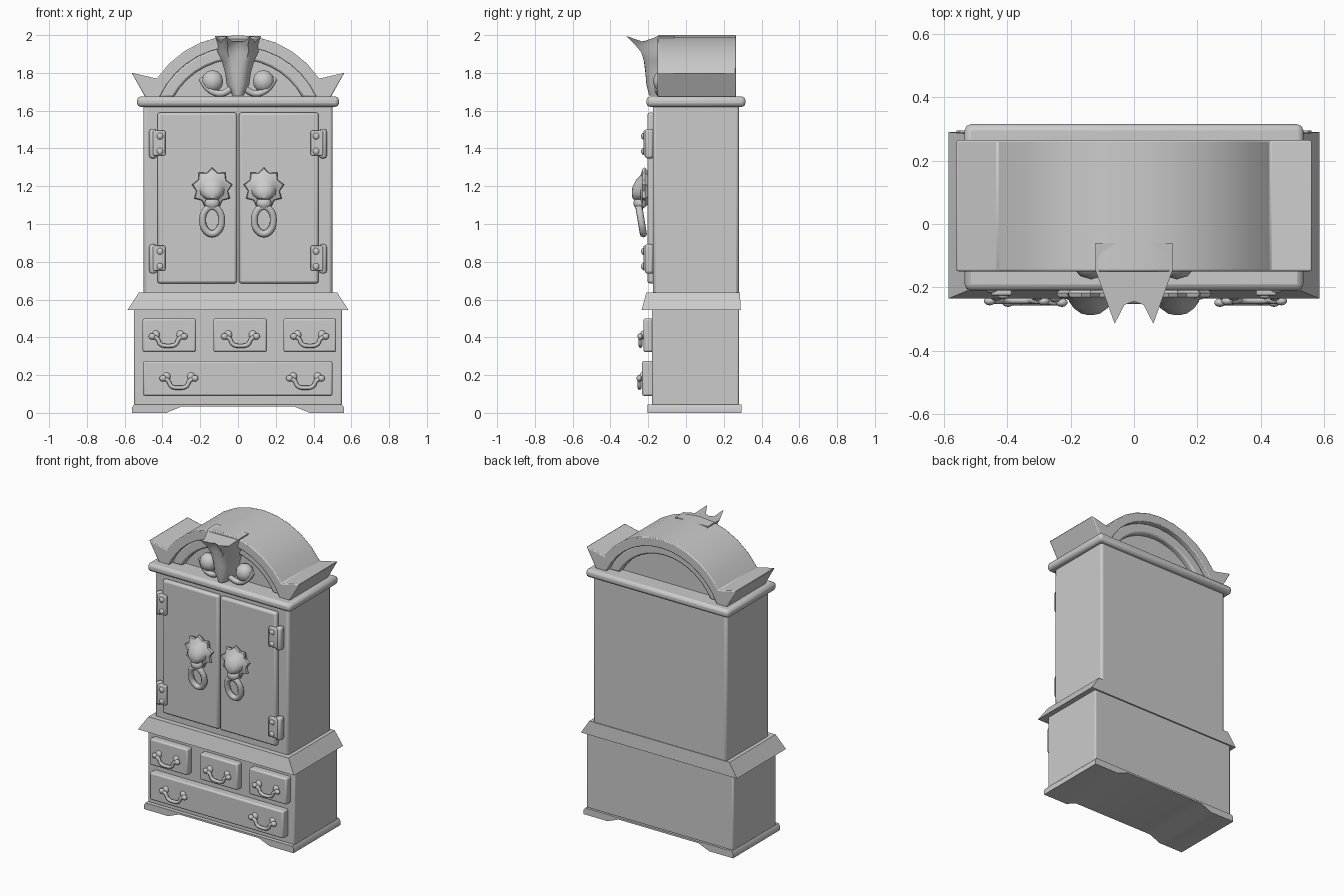
import bpy, bmesh, math
from mathutils import Vector

if "Cube" in bpy.data.objects:
    bpy.data.objects.remove(bpy.data.objects["Cube"])


def finish(ob, bevel=0.0, segs=2, angle=35):
    bpy.ops.object.select_all(action='DESELECT')
    ob.select_set(True)
    bpy.context.view_layer.objects.active = ob
    if bevel:
        m = ob.modifiers.new("bevel", 'BEVEL')
        m.width, m.segments, m.limit_method = bevel, segs, 'ANGLE'
    bpy.ops.object.shade_smooth_by_angle(angle=math.radians(angle))
    return ob


def mesh(name, verts, faces, bevel=0.0, segs=2, angle=35):
    me = bpy.data.meshes.new(name)
    me.from_pydata([tuple(v) for v in verts], [], faces)
    bm = bmesh.new()
    bm.from_mesh(me)
    bmesh.ops.recalc_face_normals(bm, faces=bm.faces)
    bm.to_mesh(me)
    bm.free()
    ob = bpy.data.objects.new(name, me)
    bpy.context.collection.objects.link(ob)
    return finish(ob, bevel, segs, angle)


def loft(name, rings, bevel=0.0, segs=2, angle=35):
    n = len(rings[0])
    faces = [list(range(n)), list(range((len(rings) - 1) * n, len(rings) * n))]
    for r in range(len(rings) - 1):
        for i in range(n):
            j = (i + 1) % n
            faces.append([r * n + i, r * n + j, r * n + n + j, r * n + n + i])
    return mesh(name, [p for r in rings for p in r], faces, bevel, segs, angle)


def prism(name, outline, y0, y1, bevel=0.0):
    return loft(name, [[(x, y, z) for x, z in outline] for y in (y0, y1)], bevel)


def box(name, x0, x1, y0, y1, z0, z1, bevel=0.0, segs=2):
    return prism(name, [(x0, z0), (x1, z0), (x1, z1), (x0, z1)], y0, y1, bevel)


def ball(name, loc, scale, u=12, v=8):
    bpy.ops.mesh.primitive_uv_sphere_add(segments=u, ring_count=v, radius=1, location=loc)
    ob = bpy.context.object
    ob.name, ob.scale = name, scale
    return finish(ob, angle=80)


def tube(name, pts, radius, cyclic=False):
    cu = bpy.data.curves.new(name, 'CURVE')
    cu.dimensions, cu.bevel_depth, cu.bevel_resolution = '3D', radius, 2
    cu.resolution_u, cu.use_fill_caps = 4, True
    sp = cu.splines.new('BEZIER')
    sp.bezier_points.add(len(pts) - 1)
    for b, p in zip(sp.bezier_points, pts):
        b.co = p
        b.handle_left_type = b.handle_right_type = 'AUTO'
    sp.use_cyclic_u = cyclic
    ob = bpy.data.objects.new(name, cu)
    bpy.context.collection.objects.link(ob)
    bpy.ops.object.select_all(action='DESELECT')
    ob.select_set(True)
    bpy.context.view_layer.objects.active = ob
    bpy.ops.object.convert(target='MESH')
    return finish(bpy.context.object, angle=60)


# Plinth with cut-out between the feet
prism("base_plinth", [(-.56, 0), (-.38, 0), (-.3, .033), (.3, .033), (.38, 0), (.56, 0),
                      (.56, .03), (.55, .045), (-.55, .045), (-.56, .03)], -.205, .295)

# Carcass
box("lower_cabinet", -.55, .55, -.18, .28, .04, .56, .008)
box("upper_cabinet", -.5, .5, -.175, .28, .62, 1.64, .015)


def rect(x, y0, y1, z):
    return [(-x, y0, z), (x, y0, z), (x, y1, z), (-x, y1, z)]


loft("waist_moulding", [rect(.585, -.235, .29, .545), rect(.525, -.21, .285, .637)])
box("cornice", -.535, .535, -.21, .315, 1.62, 1.675, .02)


# Arched pediment: winged band, inner step and recessed panel
def arc(r, z_end, n):
    a = math.acos((z_end - 1.483) / r)
    return [(r * math.sin(a - 2 * a * i / n), 1.483 + r * math.cos(a - 2 * a * i / n))
            for i in range(n + 1)]


wings = [(.49, 1.67), (.563, 1.8)] + arc(.517, 1.77, 10) + [(-.563, 1.8), (-.49, 1.67)]
prism("pediment_arch", wings + arc(.455, 1.67, 14)[::-1], -.15, .265, .006)
prism("pediment_step", arc(.46, 1.67, 14) + arc(.39, 1.67, 14)[::-1], -.115, .23, .012)
prism("pediment_panel", arc(.40, 1.67, 14), -.075, .19)

# Crest: lofted from a narrow foot to a two-horned top
half = [(-1, 0, 0), (-.75, .5, .66), (-.5, 1, .87), (-.25, .65, .97)]
shape = half + [(0, .58, 1)] + [(-x, h, e) for x, h, e in half[::-1]]
rings = []
for z, w, d, horn in [(1.68, .03, .05, 0), (1.74, .06, .065, 0), (1.8, .068, .07, 0),
                      (1.86, .085, .085, .2), (1.91, .11, .10, .4), (1.95, .108, .13, .75),
                      (1.995, .122, .17, 1)]:
    ring = [(x * w, -.145 - d * (h * horn + e * (1 - horn)),
             z - .03 * horn * (1 - abs(h - .5) * 2 if abs(x) > .3 else 1) * (z > 1.98))
            for x, h, e in shape]
    rings.append(ring + [(w, -.06, z), (-w, -.06, z)])
loft("crest", rings, angle=50)
for s in (-1, 1):
    ball("crest_scroll", (s * .135, -.12, 1.755), (.06, .055, .06), 10, 6)
    tube("crest_scroll_stem", [(s * .195, -.12, 1.77), (s * .15, -.14, 1.71), (s * .09, -.14, 1.69),
                               (s * .03, -.15, 1.72)], .018)

# Doors, hinges and knockers
for s in (-1, 1):
    box("door", *sorted((s * .005, s * .427)), -.205, -.165, .685, 1.59, .014)
    for zc in (.815, 1.425):
        box("hinge_leaf", *sorted((s * .385, s * .45)), -.226, -.17, zc - .062, zc + .07, .006)
        box("hinge_knuckle", *sorted((s * .43, s * .47)), -.218, -.17, zc - .078, zc + .078, .014)
        for dz in (-.04, .04):
            ball("hinge_screw", (s * .413, -.226, zc + dz), (.018, .012, .018), 10, 6)

    cx, cz, n = s * .137, 1.19, 18
    def ring(r, y, spike=0.0, dz=0.0):
        pts = []
        for i in range(n):
            a = math.pi / 2 + 2 * math.pi * i / n
            rr = r + (spike if i % 2 == 0 else 0)
            pts.append((cx + rr * math.cos(a), y, cz + dz + rr * math.sin(a)))
        return pts
    loft("knocker_head", [ring(.08, -.195), ring(.085, -.218, .025), ring(.082, -.23, .02),
                          ring(.066, -.24, .004), ring(.055, -.265, 0, -.012),
                          ring(.03, -.283, 0, -.025), ring(.01, -.287, 0, -.025)], angle=40)
    ball("knocker_muzzle", (cx, -.245, 1.11), (.042, .034, .035), 10, 6)
    tube("knocker_ring", [(cx + .05 * math.cos(a), -.238 - .012 * math.sin(a), 1.02 + .072 * math.sin(a))
                          for a in [k * math.pi / 4 for k in range(8)]], .019, True)

# Drawers
for x0, x1 in ((-.505, -.222), (-.13, .153), (.24, .52)):
    box("small_drawer", x0, x1, -.225, -.16, .322, .5, .01)
box("large_drawer", -.502, .5, -.232, -.16, .09, .275, .01)

# Drawer pulls: two knobs and a drooping bail
for x, z, y in ((-.37, .405, -.225), (.013, .405, -.225), (.38, .405, -.225),
                (-.313, .183, -.23), (.357, .183, -.23)):
    for s in (-1, 1):
        ball("pull_post", (x + s * .065, y, z + .008), (.022, .018, .024), 10, 6)
        ball("pull_knob", (x + s * .085, y - .018, z), (.019, .014, .017), 10, 6)
    tube("pull_bail", [(x + dx, y - .016, z + dz) for dx, dz in
                       ((-.085, 0), (-.058, -.012), (-.04, -.042), (0, -.05),
                        (.04, -.042), (.058, -.012), (.085, 0))], .011)
